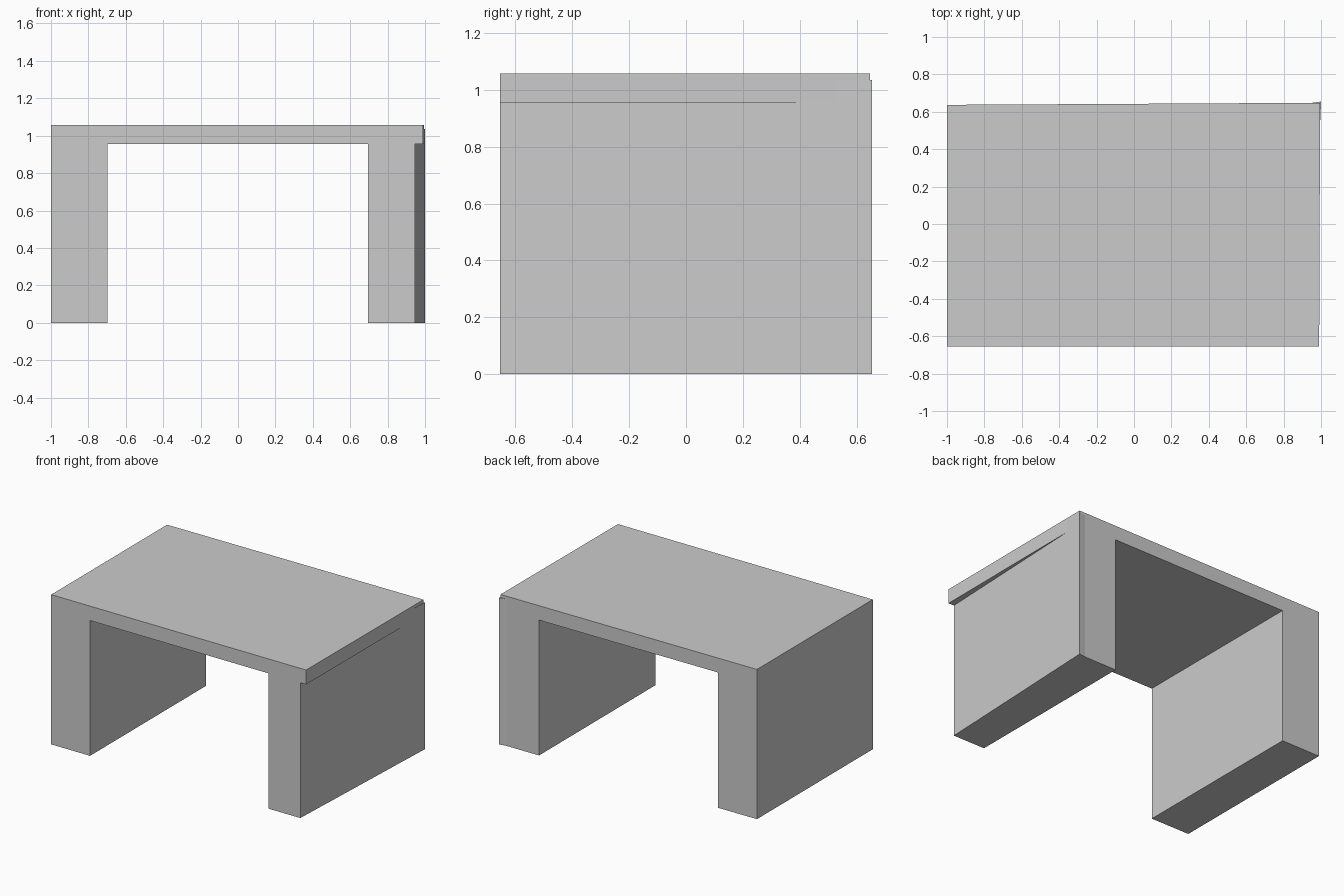
import bpy, bmesh

if "Cube" in bpy.data.objects:
    bpy.data.objects.remove(bpy.data.objects["Cube"])


def prism(name, outline, z0, z1):
    """Extrude a plan outline (counter-clockwise x, y points) from z0 to z1."""
    bm = bmesh.new()
    base = bm.faces.new([bm.verts.new((x, y, z0)) for x, y in outline])
    ext = bmesh.ops.extrude_face_region(bm, geom=[base], use_keep_orig=True)
    top = [v for v in ext["geom"] if isinstance(v, bmesh.types.BMVert)]
    bmesh.ops.translate(bm, verts=top, vec=(0, 0, z1 - z0))
    bmesh.ops.recalc_face_normals(bm, faces=bm.faces)
    mesh = bpy.data.meshes.new(name)
    bm.to_mesh(mesh)
    bm.free()
    obj = bpy.data.objects.new(name, mesh)
    bpy.context.collection.objects.link(obj)
    return obj


FRONT = -0.655
UNDER, TOP = 0.955, 1.057


def back(x):
    """The back edge runs slightly off square."""
    return 0.637 + 0.0055 * (x + 1)


# Table top
prism("table_top", [(-1, FRONT), (0.99, FRONT), (0.995, back(0.995)), (-1, back(-1))], UNDER, TOP)

# Left leg panel, flush with the top
prism("left_leg", [(-1, FRONT), (-0.697, FRONT), (-0.697, back(-0.697)), (-1, back(-1))], 0, UNDER)

# Right leg panel, its outer face flaring out toward the back
prism("right_leg", [(0.695, FRONT), (0.945, FRONT), (1.0, 0.655),
                    (0.95, back(0.95)), (0.695, back(0.695))], 0, UNDER)

# Sliver of the right leg that sticks out past the top's back corner
prism("right_leg_corner", [(0.992, 0.47), (1.0, 0.655), (0.95, back(0.95))], UNDER, 1.035)
